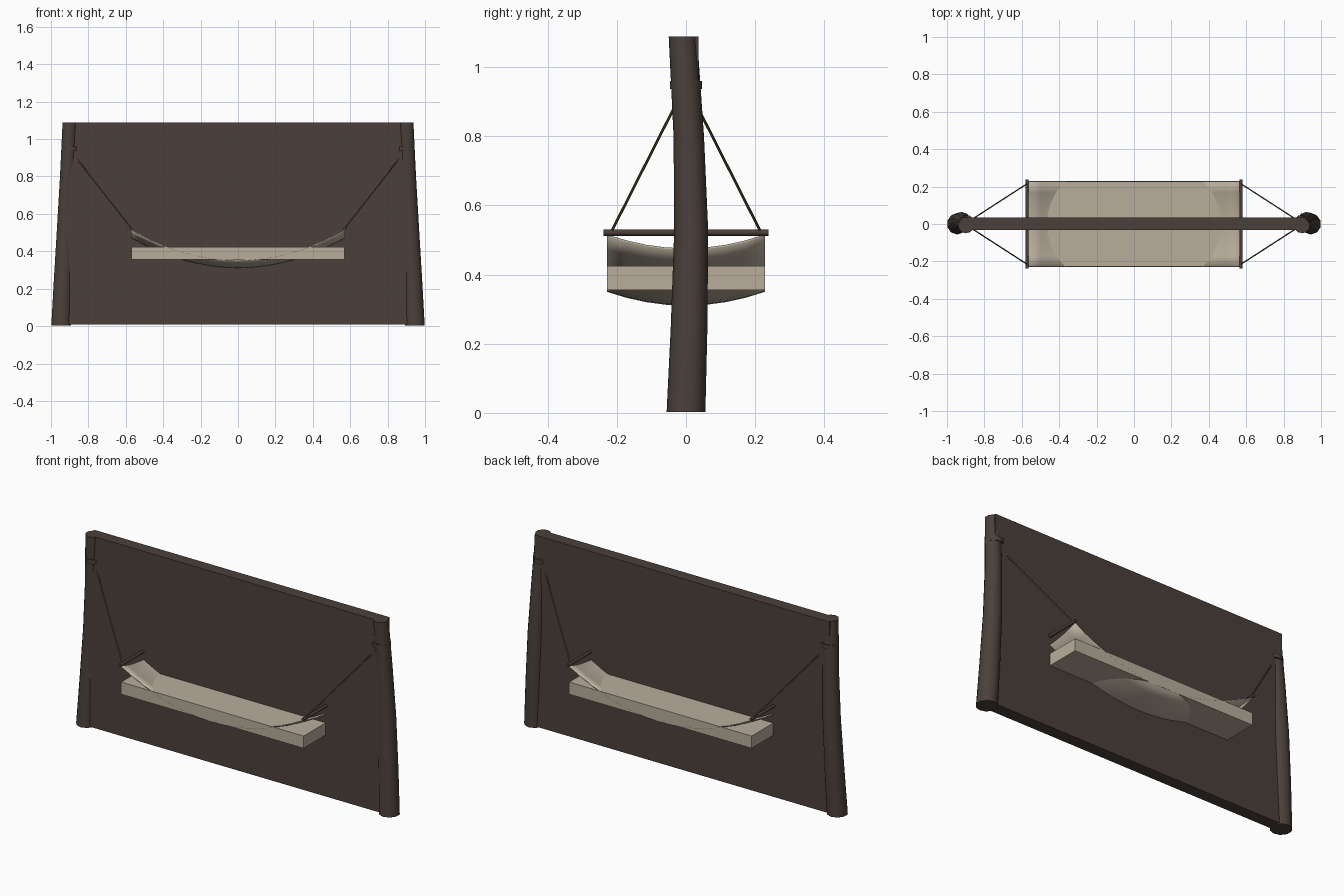
import bpy, bmesh, math
from mathutils import Vector

cube = bpy.data.objects.get("Cube")
if cube:
    bpy.data.objects.remove(cube, do_unlink=True)


def material(name, rgb):
    m = bpy.data.materials.new(name)
    m.use_nodes = True
    m.diffuse_color = (*rgb, 1)
    bsdf = m.node_tree.nodes["Principled BSDF"]
    bsdf.inputs["Base Color"].default_value = (*rgb, 1)
    bsdf.inputs["Roughness"].default_value = 0.8
    return m


wood = material("dark wood", (0.07, 0.051, 0.042))
fabric = material("beige fabric", (0.48, 0.42, 0.33))
cord = material("brown cord", (0.13, 0.09, 0.04))


def finish(name, bm, mat, angle=None):
    bmesh.ops.recalc_face_normals(bm, faces=bm.faces)
    mesh = bpy.data.meshes.new(name)
    bm.to_mesh(mesh)
    bm.free()
    mesh.materials.append(mat)
    ob = bpy.data.objects.new(name, mesh)
    bpy.context.collection.objects.link(ob)
    if angle:
        bpy.ops.object.select_all(action='DESELECT')
        ob.select_set(True)
        bpy.context.view_layer.objects.active = ob
        bpy.ops.object.shade_smooth_by_angle(angle=math.radians(angle))
    return ob


def box(name, lo, hi, mat):
    bm = bmesh.new()
    bmesh.ops.create_cube(bm, size=1)
    lo, hi = Vector(lo), Vector(hi)
    for v in bm.verts:
        v.co = (lo + hi) / 2 + v.co * (hi - lo)
    return finish(name, bm, mat)


def tube(name, path, sides, mat):
    """Loft horizontal rings (centre, radius) and cap both ends."""
    bm = bmesh.new()
    rings = []
    for c, r in path:
        rings.append([bm.verts.new((c[0] + r * math.cos(a), c[1] + r * math.sin(a), c[2]))
                      for a in (math.tau * (i + 0.5) / sides for i in range(sides))])
    for low, high in zip(rings, rings[1:]):
        for i in range(sides):
            j = (i + 1) % sides
            bm.faces.new((low[i], low[j], high[j], high[i]))
    bm.faces.new(rings[0])
    bm.faces.new(rings[-1])
    return finish(name, bm, mat, 50)


def rod(name, a, b, radius, sides, mat):
    a, b = Vector(a), Vector(b)
    bm = bmesh.new()
    bmesh.ops.create_cone(bm, cap_ends=True, segments=sides, radius1=radius,
                          radius2=radius, depth=(b - a).length)
    turn = (b - a).to_track_quat('Z', 'Y')
    for v in bm.verts:
        v.co = turn @ v.co + (a + b) / 2
    return finish(name, bm, mat, 50)


# Back panel between the posts and the rectangular bed
box("panel", (-0.92, -0.032, 0.008), (0.92, 0.036, 1.088), wood)
box("bed", (-0.57, -0.228, 0.355), (0.57, 0.228, 0.424), fabric)

# Sagging cloth, lifted at both ends
half_x, half_y = 0.57, 0.228
bm = bmesh.new()
bmesh.ops.create_grid(bm, x_segments=16, y_segments=8, size=1)
for v in bm.verts:
    u, w = v.co.x, v.co.y
    v.co = (u * half_x, w * half_y, 0.353 + 0.16 * u * u - 0.04 * (1 - w * w))
cloth = finish("cloth", bm, fabric, 60)
thick = cloth.modifiers.new("thickness", 'SOLIDIFY')
thick.thickness = 0.006
thick.offset = 0

# Posts, collars, spreader bars and ropes on both sides
for side, s in (("left", 1), ("right", -1)):
    post = [(0.945, 0.0, 0.003, 0.056), (0.934, 0.009, 0.25, 0.053),
            (0.921, 0.015, 0.53, 0.049), (0.91, 0.008, 0.8, 0.044),
            (0.899, -0.009, 1.088, 0.041)]
    tube(side + "_post", [((s * x, y, z), r) for x, y, z, r in post], 10, wood)
    tube(side + "_collar", [((s * 0.897, 0, z), 0.05) for z in (0.936, 0.96)], 8, wood)
    rod(side + "_spreader_bar", (s * 0.572, -0.238, 0.521), (s * 0.572, 0.238, 0.521),
        0.009, 8, wood)
    for end, e in (("front", -1), ("back", 1)):
        rod(side + "_" + end + "_rope", (s * 0.905, 0, 0.95),
            (s * 0.572, e * 0.215, 0.525), 0.004, 6, cord)
